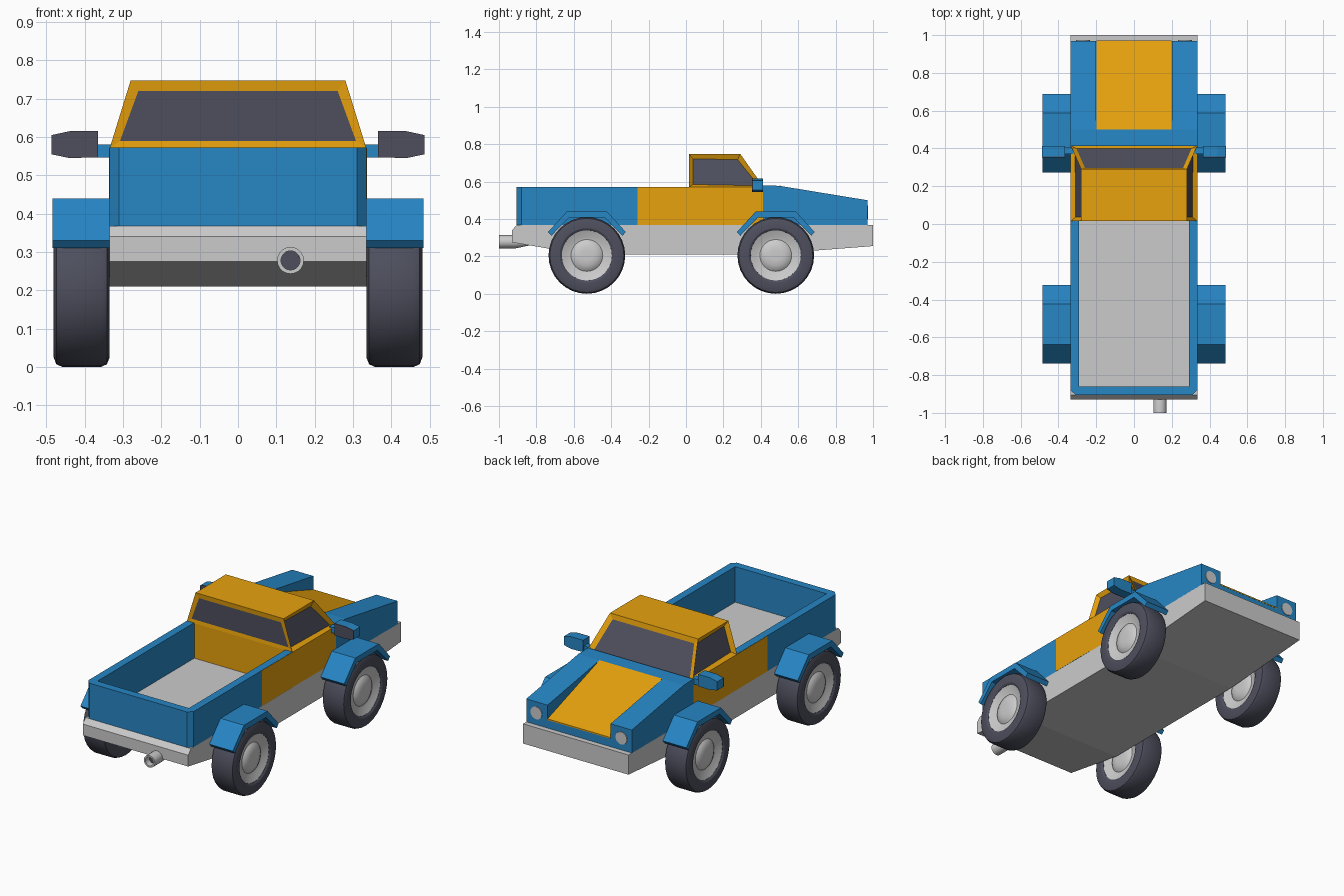
import bpy, bmesh, math
from mathutils import Vector

if "Cube" in bpy.data.objects:
    bpy.data.objects.remove(bpy.data.objects["Cube"])


def material(name, rgb):
    m = bpy.data.materials.new(name)
    m.diffuse_color = (*rgb, 1)
    m.use_nodes = True
    m.node_tree.nodes["Principled BSDF"].inputs["Base Color"].default_value = m.diffuse_color
    return m


BLUE = material("blue_paint", (0.02, 0.24, 0.56))
ORANGE = material("orange_paint", (0.80, 0.36, 0.004))
DARK = material("dark_rubber_glass", (0.075, 0.078, 0.11))


def finish(name, bm, mats=(), mirror=False, smooth=False):
    bmesh.ops.recalc_face_normals(bm, faces=bm.faces)
    me = bpy.data.meshes.new(name)
    bm.to_mesh(me)
    bm.free()
    for m in mats:
        me.materials.append(m)
    if smooth:
        for p in me.polygons:
            p.use_smooth = True
        me.set_sharp_from_angle(angle=math.radians(25))
    ob = bpy.data.objects.new(name, me)
    bpy.context.collection.objects.link(ob)
    if mirror:
        ob.modifiers.new("Mirror", 'MIRROR').use_axis = (True, False, False)
    return ob


def prism(name, pts, axis, a, b, mat=None, mirror=False):
    """Extrude a 2D outline along an axis from a to b."""
    def place(p, t):
        return {'x': (t, p[0], p[1]), 'y': (p[0], t, p[1]), 'z': (p[0], p[1], t)}[axis]
    bm = bmesh.new()
    face = bm.faces.new([bm.verts.new(place(p, a)) for p in pts])
    ext = bmesh.ops.extrude_face_region(bm, geom=[face], use_keep_orig=True)
    vs = [g for g in ext['geom'] if isinstance(g, bmesh.types.BMVert)]
    bmesh.ops.translate(bm, verts=vs, vec=Vector(place((0, 0), b - a)))
    return finish(name, bm, [mat] if mat else [], mirror)


def lathe(name, prof, centre, axis='x', mat=None, closed=False, mirror=False, n=32):
    """Revolve (position along axis, radius) points about an axis through centre."""
    bm = bmesh.new()
    rings = []
    for t, r in prof:
        ring = []
        for i in range(n):
            u, v = r * math.cos(2 * math.pi * i / n), r * math.sin(2 * math.pi * i / n)
            off = (t, u, v) if axis == 'x' else (u, t, v)
            ring.append(bm.verts.new(Vector(centre) + Vector(off)))
        rings.append(ring)
    pairs = list(zip(rings, rings[1:]))
    if closed:
        pairs.append((rings[-1], rings[0]))
    for p, q in pairs:
        for i in range(n):
            j = (i + 1) % n
            bm.faces.new((p[i], p[j], q[j], q[i]))
    if not closed:
        bm.faces.new(rings[0])
        bm.faces.new(rings[-1])
    return finish(name, bm, [mat] if mat else [], mirror, True)


W = 0.335

# Chassis tub with sloped ends
prism("chassis", [(-0.93, 0.275), (-0.55, 0.21), (0.42, 0.21), (1.0, 0.255),
                  (1.0, 0.368), (-0.905, 0.368), (-0.93, 0.34)], 'x', -W, W)

# Cargo bed walls, with clipped rear corners
prism("bed_walls", [(W, 0.02), (W, -0.88), (0.31, -0.905), (-0.31, -0.905), (-W, -0.88),
                    (-W, 0.02), (-0.29, 0.02), (-0.29, -0.86), (0.29, -0.86), (0.29, 0.02)],
      'z', 0.366, 0.572, BLUE)
prism("bed_side_panel", [(-0.26, 0.368), (0.02, 0.368), (0.02, 0.571), (-0.26, 0.571)],
      'x', W - 0.005, W + 0.001, ORANGE, True)

# Lower cab
prism("cab_doors", [(0.018, 0.366), (0.412, 0.366), (0.412, 0.57), (0.018, 0.57)],
      'x', -W, W, ORANGE)

# Upper cab with recessed windows
bm = bmesh.new()
lo = [bm.verts.new((x, y, 0.57)) for x, y in ((-W, 0.015), (W, 0.015), (W, 0.415), (-W, 0.415))]
hi = [bm.verts.new((x, y, 0.748)) for x, y in ((-0.28, 0.015), (0.28, 0.015), (0.28, 0.29), (-0.28, 0.29))]
sides = [bm.faces.new((lo[i], lo[(i + 1) % 4], hi[(i + 1) % 4], hi[i])) for i in range(4)]
bm.faces.new(hi)
bm.faces.new(lo[::-1])
bm.normal_update()
for i, f in enumerate(sides):
    bmesh.ops.inset_individual(bm, faces=[f], thickness=0.034 if i in (0, 2) else 0.03,
                               depth=(-0.003, -0.02, -0.012, -0.02)[i])
    f.material_index = 1
# the windshield reaches down to the cowl
for v in sorted(sides[2].verts, key=lambda v: v.co.z)[:2]:
    v.co += Vector((0, 0.015, -0.021))
finish("cab_roof", bm, [ORANGE, DARK])

# Hood: raised side wings, lower centre with an orange panel
prism("hood_wing", [(0.412, 0.366), (0.412, 0.58), (0.5, 0.577), (0.97, 0.5), (0.97, 0.366)],
      'x', 0.2, W, BLUE, True)
prism("hood_centre", [(0.412, 0.366), (0.412, 0.58), (0.5, 0.577), (0.97, 0.42), (0.97, 0.366)],
      'x', -0.2, 0.2, BLUE)
prism("hood_panel", [(0.5, 0.57), (0.5, 0.579), (0.972, 0.422), (0.972, 0.415)],
      'x', -0.199, 0.199, ORANGE)
lathe("headlight", [(-0.01, 0.036), (0.004, 0.036)], (0.27, 0.97, 0.437), 'y', mirror=True, n=24)

# Side mirrors
shell = [(0.365, 0.547), (0.44, 0.545), (0.487, 0.555), (0.487, 0.605), (0.44, 0.615), (0.365, 0.615)]
prism("mirror_shell", shell, 'y', 0.358, 0.412, BLUE, True)
prism("mirror_glass", shell, 'y', 0.352, 0.358, DARK, True)
prism("mirror_arm", [(0.32, 0.547), (0.37, 0.547), (0.37, 0.58), (0.32, 0.58)],
      'y', 0.37, 0.405, BLUE, True)

# Wheels and wheel arches
for end, c in (("rear", -0.53), ("front", 0.48)):
    hub = (0.408, c, 0.205)
    tire = [(0.05, 0.205), (0.066, 0.198), (0.073, 0.18), (0.073, 0.145), (0.066, 0.134), (0.03, 0.13)]
    lathe(end + "_tire", tire + [(-t, r) for t, r in tire[::-1]], hub, mat=DARK, closed=True, mirror=True)
    rim = [(0.066, 0.0), (0.064, 0.055), (0.055, 0.075), (0.047, 0.085), (0.05, 0.1), (0.066, 0.136)]
    rim[0] = (0.066, 0.03)
    lathe(end + "_rim", rim + [(-t, r) for t, r in rim[::-1]], hub, mirror=True)
    outer = [(-0.208, 0.33), (-0.107, 0.44), (0.107, 0.44), (0.208, 0.33)]
    inner = [(0.19, 0.31), (0.095, 0.408), (-0.095, 0.408), (-0.19, 0.31)]
    prism(end + "_wheel_arch", [(c + y, z) for y, z in outer + inner], 'x', 0.33, 0.484, BLUE, True)

# Exhaust pipe with a dark bore
lathe("exhaust_pipe", [(-0.055, 0.025), (-0.1, 0.025), (-0.1, 0.035), (-0.01, 0.035), (0.06, 0.02)],
      (0.137, -0.9, 0.278), 'y', n=20)
lathe("exhaust_bore", [(-0.065, 0.0249), (-0.05, 0.0249)], (0.137, -0.9, 0.278), 'y', mat=DARK, n=20)
